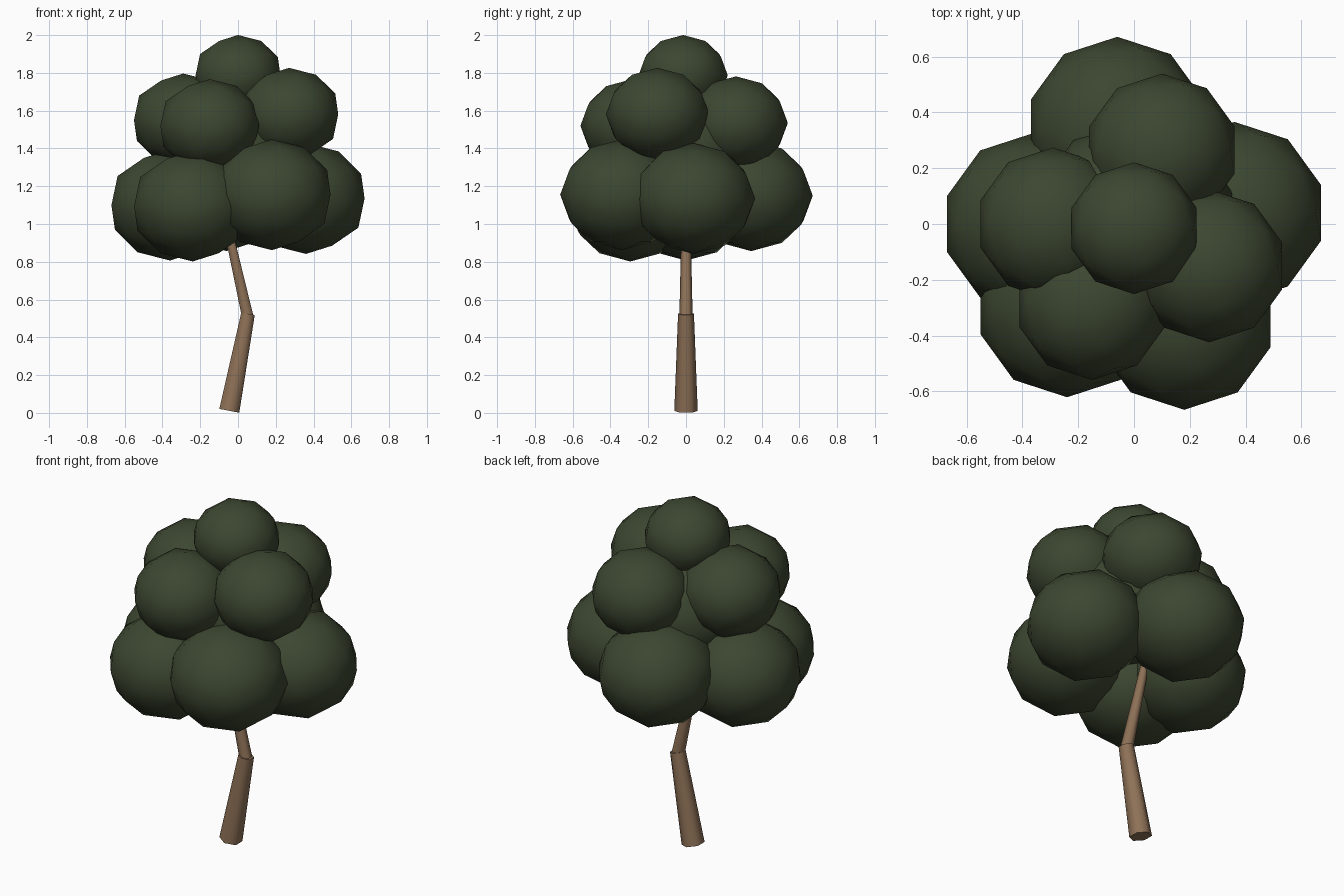
import bpy
import math
from mathutils import Vector

cube = bpy.data.objects.get("Cube")
if cube:
    bpy.data.objects.remove(cube, do_unlink=True)


def make_material(name, rgb):
    mat = bpy.data.materials.new(name)
    mat.use_nodes = True
    colour = (*rgb, 1.0)
    mat.diffuse_color = colour
    bsdf = mat.node_tree.nodes["Principled BSDF"]
    bsdf.inputs["Base Color"].default_value = colour
    bsdf.inputs["Roughness"].default_value = 0.9
    return mat


leaf_green = make_material("leaf green", (0.045, 0.062, 0.03))
bark_brown = make_material("bark brown", (0.27, 0.165, 0.095))


def finish(name, mat, angle):
    obj = bpy.context.object
    obj.name = name
    obj.data.name = name
    obj.data.materials.append(mat)
    bpy.ops.object.shade_smooth_by_angle(angle=math.radians(angle))
    return obj


def leaf_clump(name, centre, radius):
    """Low-poly ball, slightly flattened."""
    bpy.ops.mesh.primitive_ico_sphere_add(subdivisions=2, radius=radius, location=centre)
    bpy.context.object.scale.z = 0.9
    finish(name, leaf_green, 35)


def trunk_piece(name, start, end, r_start, r_end):
    """Tapered six-sided log leaning in the xz plane."""
    a, b = Vector(start), Vector(end)
    axis = b - a
    bpy.ops.mesh.primitive_cone_add(
        vertices=6, radius1=r_start, radius2=r_end, depth=axis.length,
        location=(a + b) / 2, rotation=(0, math.atan2(axis.x, axis.z), 0))
    finish(name, bark_brown, 65)


# Bent trunk
trunk_piece("lower_trunk", (-0.046, 0, 0.011), (0.053, 0, 0.525), 0.062, 0.042)
trunk_piece("upper_trunk", (0.05, 0, 0.515), (-0.093, 0, 1.15), 0.035, 0.021)

# Foliage: wide lower ring, narrower upper ring, crown and core
lower_ring = {
    "front_left": (0.18, -0.34, 1.155),
    "left": (0.36, 0.04, 1.135),
    "front_right": (-0.24, -0.295, 1.095),
    "right": (-0.36, 0.0, 1.10),
    "back": (-0.06, 0.345, 1.15),
}
upper_ring = {
    "front": (-0.15, -0.285, 1.52),
    "left": (0.27, -0.15, 1.58),
    "back": (0.10, 0.265, 1.535),
    "right": (-0.29, 0.0, 1.55),
}
for side, centre in lower_ring.items():
    leaf_clump("lower_foliage_" + side, centre, 0.326)
for side, centre in upper_ring.items():
    leaf_clump("upper_foliage_" + side, centre, 0.274)
leaf_clump("foliage_crown", (0, -0.015, 1.788), 0.236)
leaf_clump("foliage_core", (0, 0, 1.40), 0.37)
